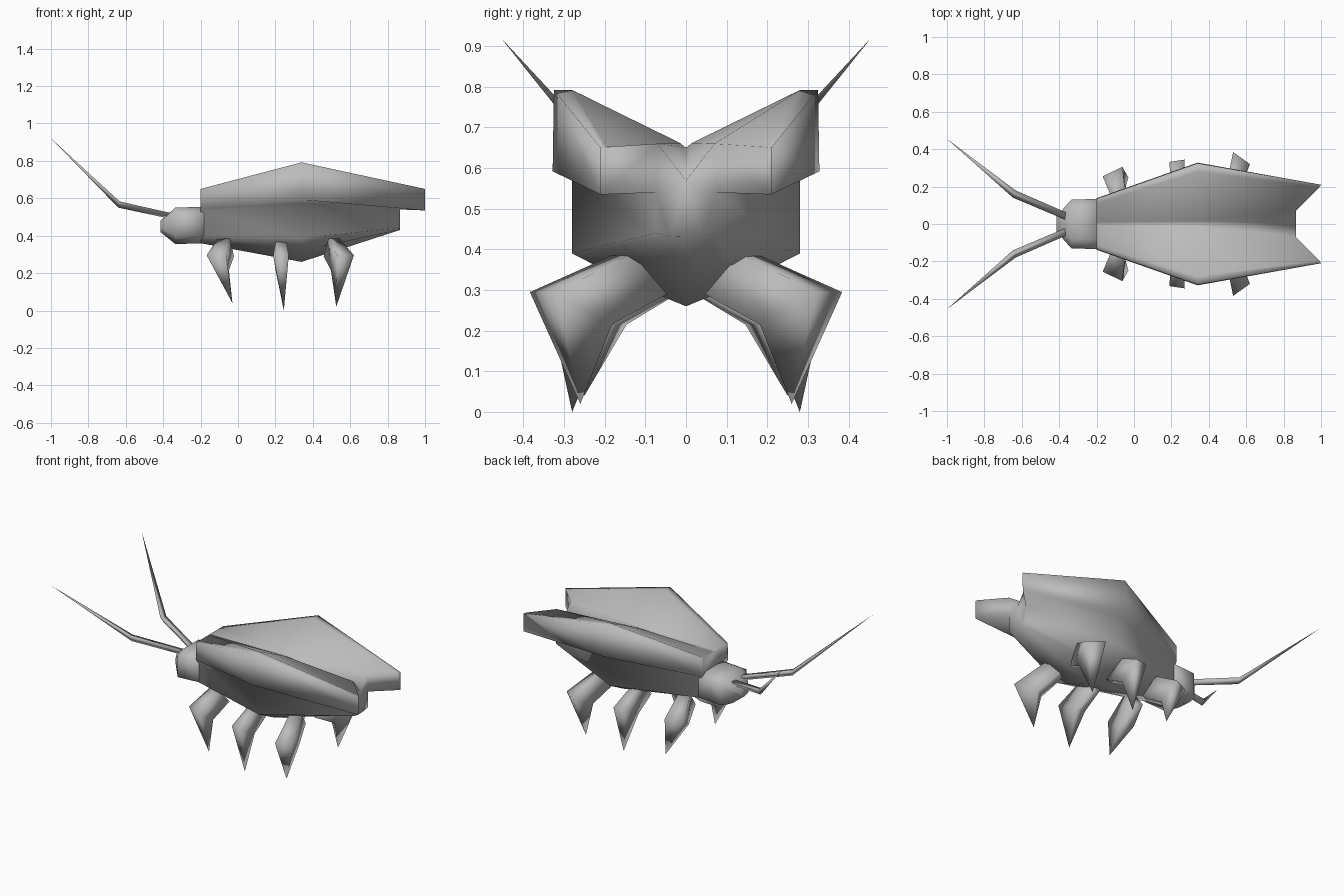
import bpy, bmesh, math
from mathutils import Vector

if "Cube" in bpy.data.objects:
    bpy.data.objects.remove(bpy.data.objects["Cube"])

grey = bpy.data.materials.new("shell grey")
grey.diffuse_color = (0.5, 0.5, 0.5, 1)
grey.use_nodes = True
grey.node_tree.nodes["Principled BSDF"].inputs["Base Color"].default_value = grey.diffuse_color


def loft(name, rings, end_caps=None, angle=179):
    """Skin closed rings; cap the ends (one point = tip, end_caps = split last cap)."""
    bm = bmesh.new()
    rows = [[bm.verts.new(p) for p in r] for r in rings]
    for a, b in zip(rows, rows[1:]):
        n = len(a)
        for i in range(n):
            j = (i + 1) % n
            if len(b) == 1:
                bm.faces.new((a[i], a[j], b[0]))
            else:
                bm.faces.new((a[i], a[j], b[j], b[i]))
    bm.faces.new(rows[0])
    last = rows[-1]
    if end_caps:
        for c in end_caps:
            bm.faces.new([last[i % len(last)] for i in c])
    elif len(last) > 2:
        bm.faces.new(last)
    bmesh.ops.recalc_face_normals(bm, faces=bm.faces)
    me = bpy.data.meshes.new(name)
    bm.to_mesh(me)
    bm.free()
    me.materials.append(grey)
    ob = bpy.data.objects.new(name, me)
    bpy.context.collection.objects.link(ob)
    bpy.ops.object.select_all(action='DESELECT')
    ob.select_set(True)
    bpy.context.view_layer.objects.active = ob
    bpy.ops.object.shade_smooth_by_angle(angle=math.radians(angle))
    return ob


def mirrored(half):
    """Close a half section running from the keel to the top centre point."""
    return half + [(x, -y, z) for x, y, z in reversed(half[1:-1])]


def head_ring(x, w, keel, side, top):
    return mirrored([(x, 0, keel), (x, 0.5 * w, keel + 0.4 * (side - keel)), (x, w, side),
                     (x, w, top - 0.03), (x, 0.6 * w, top), (x, 0, top)])


# Head: blunt face widening to the neck
loft("head", [head_ring(-0.415, 0.04, 0.42, 0.43, 0.48),
              head_ring(-0.335, 0.13, 0.355, 0.39, 0.55),
              head_ring(-0.18, 0.135, 0.36, 0.40, 0.555)])

# Body and wing cases: keel, belly, flank, wing rim, crest, inner lip, valley
front = [(-0.2, 0, 0.36), (-0.2, 0.07, 0.376), (-0.2, 0.13, 0.40), (-0.2, 0.13, 0.535),
         (-0.2, 0.138, 0.54), (-0.2, 0.135, 0.65), (-0.2, 0.11, 0.65),
         (-0.2, 0.01, 0.65), (-0.2, 0, 0.648)]
middle = [(0.34, 0, 0.26), (0.34, 0.14, 0.318), (0.34, 0.28, 0.39), (0.34, 0.28, 0.575),
          (0.34, 0.328, 0.592), (0.34, 0.325, 0.792), (0.34, 0.28, 0.792),
          (0.34, 0.015, 0.662), (0.34, 0, 0.65)]
rear = [(0.865, 0, 0.43), (0.865, 0.04, 0.432), (0.865, 0.075, 0.44), (0.865, 0.075, 0.54),
        (1.0, 0.21, 0.535), (1.0, 0.21, 0.65), (0.99, 0.195, 0.652),
        (0.865, 0.07, 0.66), (0.865, 0, 0.57)]
caps = [(3, 4, 5, 6, 7), (0, 1, 2, 3, 7, 8)]
caps += [tuple(16 - i for i in c) for c in caps]
loft("body_and_wing_cases", [mirrored(r) for r in (front, middle, rear)], caps)

legs = [  # name, outer knee, facing, thigh direction, half width, reach, knee depth, tip
    ("front_leg", (-0.115, 0.28), (-0.43, 0.90), (-0.25, 0.97), 0.058, 0.25, 0.12,
     (-0.03, 0.25, 0.04)),
    ("middle_leg", (0.23, 0.338), (-0.15, 0.99), (0.0, 1.0), 0.042, 0.28, 0.14,
     (0.245, 0.28, 0.0)),
    ("back_leg", (0.575, 0.352), (0.58, 0.81), (0.3, 0.95), 0.055, 0.30, 0.155,
     (0.525, 0.26, 0.02)),
]

for s, side in ((-1, "right"), (1, "left")):
    # Antenna: three-sided, bent once, ending in a point
    path = [((-0.36, 0.04, 0.51), 0.02), ((-0.64, 0.16, 0.572), 0.022)]
    rings = [[(x + r * 0.4 * math.cos(t), s * (y + r * math.cos(t)), z + r * math.sin(t))
              for t in (-math.pi / 2, math.pi / 6, math.pi * 5 / 6)]
             for (x, y, z), r in path]
    loft(side + "_antenna", rings + [[(-1.0, s * 0.455, 0.92)]])

    # Legs: thigh swelling to the knee, then a spike to the ground
    for name, knee, facing, thigh, w, reach, depth, tip in legs:
        f = Vector(facing).normalized()
        d = Vector(thigh).normalized()
        across = Vector((f.y, -f.x))

        def pt(back, side_off, z):
            p = Vector(knee) - d * back + across * side_off
            return (p.x, s * p.y, z)

        hip = [pt(reach - 0.09, 0.6 * w, 0.39), pt(reach - 0.09, -0.6 * w, 0.39),
               pt(reach, -0.6 * w, 0.29), pt(reach, 0.6 * w, 0.29)]
        mid = [pt(0, w, 0.295), pt(0, -w, 0.295),
               pt(depth, -0.7 * w, 0.215), pt(depth, 0.7 * w, 0.215)]
        loft(side + "_" + name, [hip, mid, [(tip[0], s * tip[1], tip[2])]])
